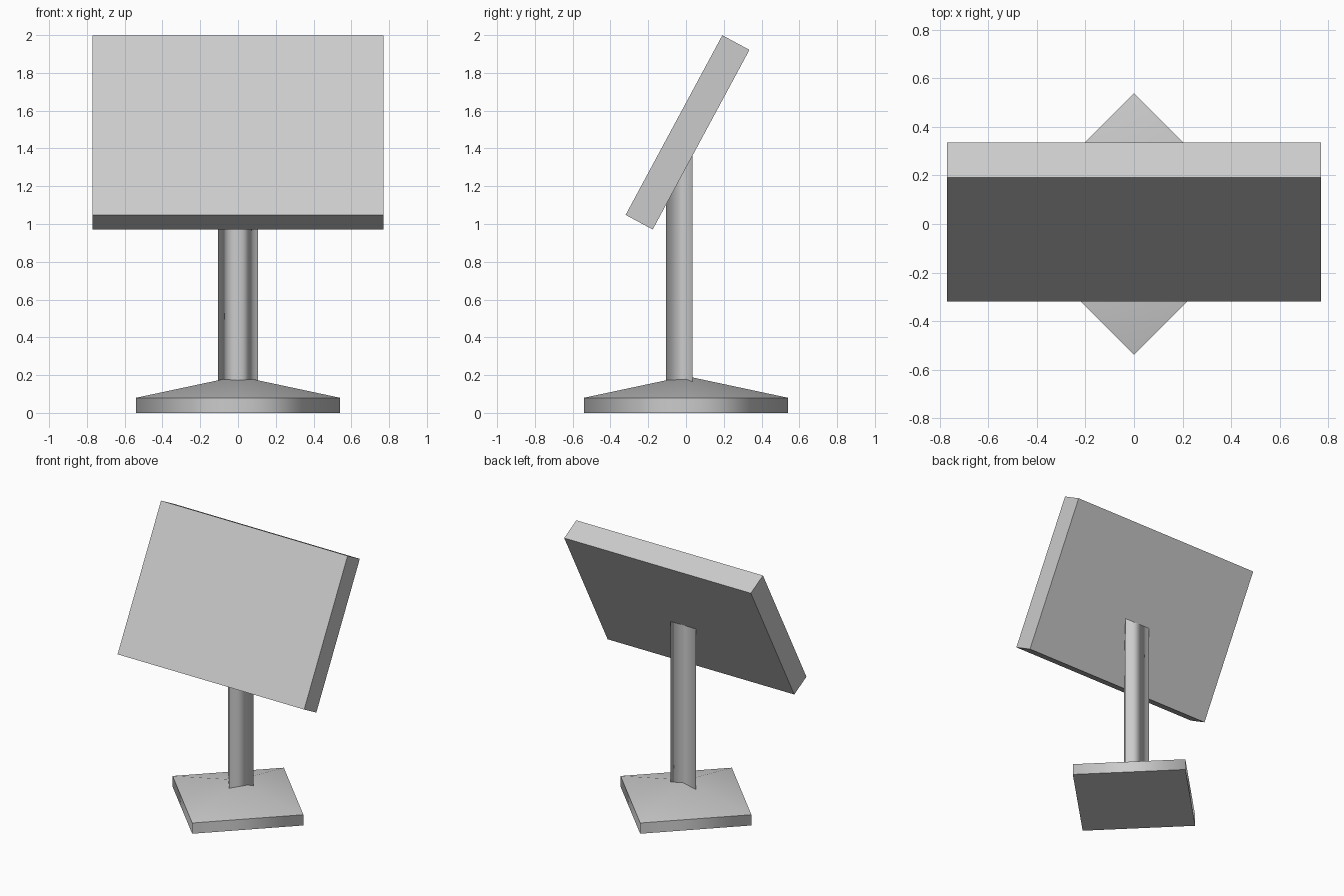
import bpy
import bmesh
import math
from mathutils import Matrix

cube = bpy.data.objects.get("Cube")
if cube:
    bpy.data.objects.remove(cube, do_unlink=True)

grey = bpy.data.materials.new("plain grey")
grey.use_nodes = True
colour = (0.6, 0.6, 0.6, 1)
grey.diffuse_color = colour
grey.node_tree.nodes["Principled BSDF"].inputs["Base Color"].default_value = colour


def finish(name, bm, smooth=False):
    """Turn a bmesh into a grey object; rims stay sharp when smooth."""
    bmesh.ops.recalc_face_normals(bm, faces=bm.faces)
    for face in bm.faces:
        face.smooth = smooth
    for edge in bm.edges:
        a, b = edge.verts
        edge.smooth = abs(a.co.z - b.co.z) > 0.001
    mesh = bpy.data.meshes.new(name)
    bm.to_mesh(mesh)
    bm.free()
    mesh.materials.append(grey)
    obj = bpy.data.objects.new(name, mesh)
    bpy.context.collection.objects.link(obj)


def extruded(bm, outline, bottom, top):
    """Extrude a flat outline upwards and return the top face."""
    face = bm.faces.new([bm.verts.new((x, y, bottom)) for x, y in outline])
    new = bmesh.ops.extrude_face_region(bm, geom=[face], use_keep_orig=True)["geom"]
    bmesh.ops.translate(bm, vec=(0, 0, top - bottom),
                        verts=[g for g in new if isinstance(g, bmesh.types.BMVert)])
    return next(g for g in new if isinstance(g, bmesh.types.BMFace))


# Base: a diamond slab with a shallow pyramid on top
bm = bmesh.new()
r = 0.54
cap = extruded(bm, [(r, 0), (0, r), (-r, 0), (0, -r)], 0, 0.08)
apex = bmesh.ops.poke(bm, faces=[cap])["verts"][0]
apex.co.z = 0.195
finish("base", bm, smooth=True)

# Post: a three-sided column ending inside the panel
bm = bmesh.new()
extruded(bm, [(0, -0.105), (0.105, 0.035), (-0.105, 0.035)], 0.1, 1.39)
finish("post", bm, smooth=True)

# Panel: a thick board leaning back
bm = bmesh.new()
bmesh.ops.create_cube(bm, size=1, matrix=Matrix.Translation((0, 0.008, 1.485))
                      @ Matrix.Rotation(math.radians(-28.3), 4, "X")
                      @ Matrix.Diagonal((1.54, 0.163, 1.08, 1)))
finish("panel", bm)
